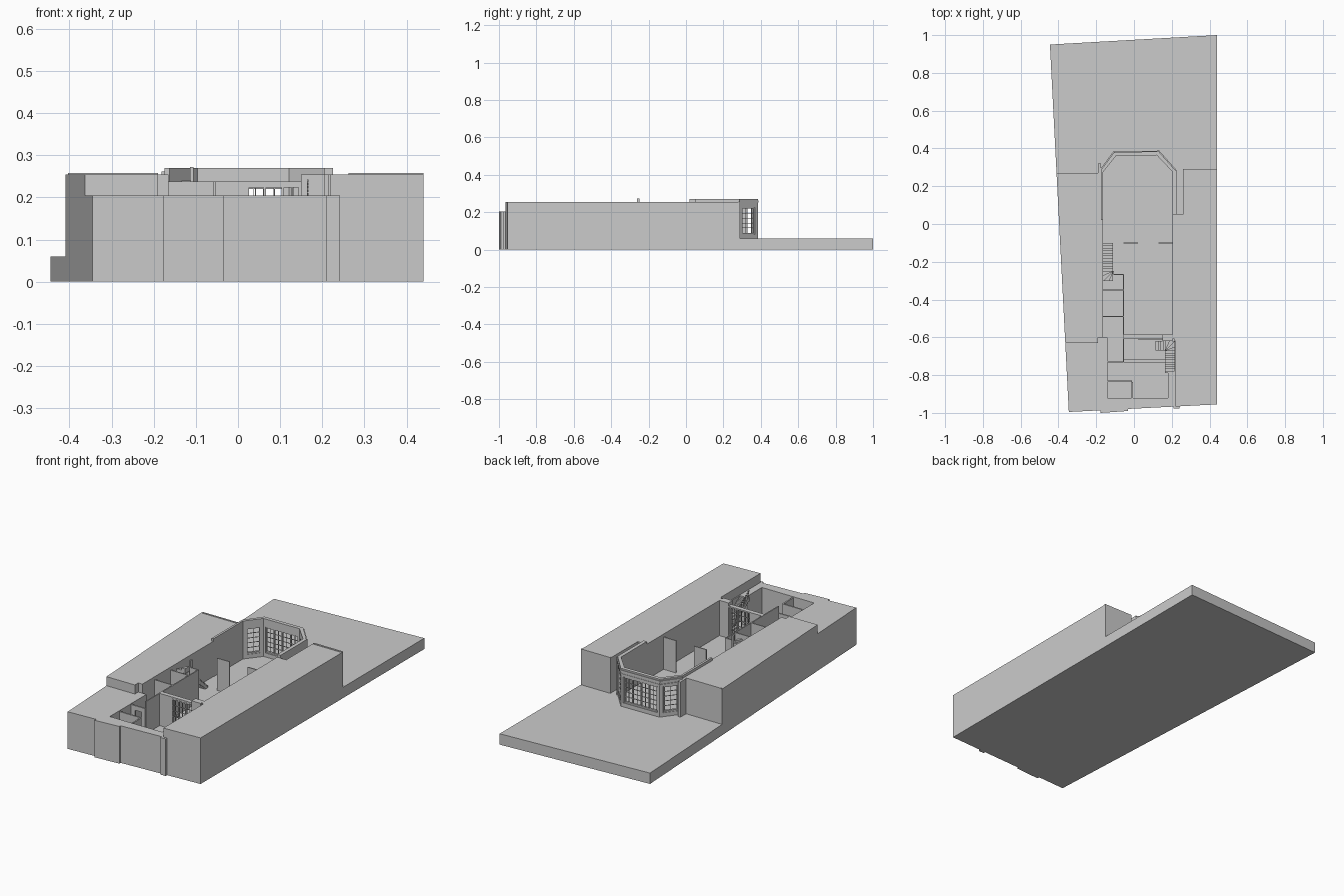
import bpy, bmesh, math
from mathutils import Vector

if "Cube" in bpy.data.objects:
    bpy.data.objects.remove(bpy.data.objects["Cube"])

FLOOR, LOW, TOP, ROOF, INNER = 0.06, 0.205, 0.255, 0.27, 0.238


def part(name, prisms):
    """One object from vertical prisms: (plan points, z0, z1)."""
    bm = bmesh.new()
    for pts, z0, z1 in prisms:
        lo = [bm.verts.new((x, y, z0)) for x, y in pts]
        hi = [bm.verts.new((x, y, z1)) for x, y in pts]
        bm.faces.new(lo[::-1])
        bm.faces.new(hi)
        for i in range(len(pts)):
            j = (i + 1) % len(pts)
            bm.faces.new((lo[i], lo[j], hi[j], hi[i]))
    bmesh.ops.recalc_face_normals(bm, faces=bm.faces)
    me = bpy.data.meshes.new(name)
    bm.to_mesh(me)
    bm.free()
    ob = bpy.data.objects.new(name, me)
    bpy.context.collection.objects.link(ob)
    return ob


def box(x0, x1, y0, y1, z0, z1):
    return ([(x0, y0), (x1, y0), (x1, y1), (x0, y1)], z0, z1)


def bar(p, q, t, z0, z1):
    """Straight wall of thickness t between two plan points."""
    p, q = Vector(p), Vector(q)
    d = (q - p).normalized()
    n = Vector((-d.y, d.x)) * t / 2
    return ([tuple(v) for v in (p - n, q - n, q + n, p + n)], z0, z1)


def window(name, p, q, z0, z1, leaves, rows):
    """Casements with a frame, stiles and glazing bars."""
    p, q = Vector(p), Vector(q)
    w = (q - p).length
    at = lambda s: p.lerp(q, s / w)
    bars = [bar(p, q, .012, z0, z0 + .008), bar(p, q, .012, z1 - .006, z1)]
    zs, ze = z0 + .008, z1 - .006
    lw = w / leaves
    for i in range(leaves + 1):
        s = min(max(i * lw, .003), w - .003)
        bars.append(bar(at(s - .003), at(s + .003), .01, zs, ze))
    for i in range(leaves):
        a, b = i * lw + .003, (i + 1) * lw - .003
        m = (a + b) / 2
        bars.append(bar(at(m - .001), at(m + .001), .005, zs, ze))
        for r in range(1, rows):
            z = zs + (ze - zs) * r / rows
            bars.append(bar(at(a), at(b), .005, z - .001, z + .001))
    return part(name, bars)


def cut(target, cutter):
    m = target.modifiers.new("cut", 'BOOLEAN')
    m.operation, m.solver, m.object = 'DIFFERENCE', 'EXACT', cutter
    bpy.context.view_layer.objects.active = target
    bpy.ops.object.modifier_apply(modifier=m.name)
    bpy.data.objects.remove(cutter)


# Ground block, carved into garden, sunken house, side passage and low front
ground = part("ground_block", [([(-.345, -.995), (.44, -.955), (.44, 1), (-.445, .95)], 0, TOP)])
cut(ground, part("garden_cut", [([(-.6, .27), (.225, .27), (.225, .05), (.26, .05), (.26, .29),
                                  (.6, .29), (.6, 1.2), (-.6, 1.2)], FLOOR, .4)]))
cut(ground, part("front_cut", [([(-.6, -.63), (-.19, -.63), (-.19, -.6), (-.14, -.6), (-.14, -.62),
                                 (.22, -.62), (.22, -1.2), (-.6, -1.2)], LOW, .4)]))
cut(ground, part("pit_cut", [([(-.14, -.92), (.18, -.92), (.18, -.79), (.215, -.79), (.215, -.61),
                               (.205, -.61), (.205, .05), (.225, .05), (.225, .3), (-.175, .3),
                               (-.175, .02), (-.165, .02), (-.165, -.6), (-.14, -.6)], FLOOR, .4)]))

# Front wall projections and end copings
part("front_wall_piers", [([(-.177, -1), (-.033, -.99), (-.033, -.97), (-.177, -.98)], 0, LOW),
                          box(.21, .242, -.978, -.96, 0, LOW)])
part("end_copings", [box(-.404, -.19, .262, .27, TOP, TOP + .003),
                     box(.262, .44, .28, .29, TOP, TOP + .003),
                     box(-.19, -.175, .27, .32, FLOOR, TOP)])

# Side walls of the back room
part("side_walls", [box(-.175, -.163, .02, .285, FLOOR, ROOF), box(.205, .225, .05, .285, FLOOR, ROOF)])

# Bay: sill, piers, lintel and cornice on three facets
outer = [(-.175, .285), (-.105, .38), (.13, .384), (.218, .285)]
inner = [(-.163, .275), (-.096, .36), (.121, .364), (.205, .275)]


def mix(a, b, t):
    return (a[0] + (b[0] - a[0]) * t, a[1] + (b[1] - a[1]) * t)


bay, cornice = [], []
for i, margin in enumerate((.16, .06, .16)):
    o0, o1, i0, i1 = outer[i], outer[i + 1], inner[i], inner[i + 1]
    strip = lambda a, b: [mix(o0, o1, a), mix(o0, o1, b), mix(i0, i1, b), mix(i0, i1, a)]
    bay += [(strip(0, 1), FLOOR, .082), (strip(0, 1), .226, ROOF),
            (strip(0, margin), .082, .226), (strip(1 - margin, 1), .082, .226)]
    for z0, z1, f in ((.236, .242, .02), (.252, .262, .035)):
        c = (.02, .27)
        e0, e1 = mix(o0, c, -f), mix(o1, c, -f)
        cornice.append(([e0, e1, o1, o0], z0, z1))
    a = mix(mix(o0, o1, margin), mix(i0, i1, margin), .5)
    b = mix(mix(o0, o1, 1 - margin), mix(i0, i1, 1 - margin), .5)
    window("bay_window_%d" % i, a, b, .082, .226, 4 if i == 1 else 1, 5)
part("bay_walls", bay)
part("bay_cornice", cornice)

# Street-side wall of the house, with a wide glazed opening
part("house_front_wall", [box(-.055, .02, -.61, -.585, FLOOR, INNER),
                          box(.15, .205, -.62, -.585, FLOOR, TOP),
                          box(.02, .15, -.61, -.585, .23, INNER)])
window("front_window", (.02, -.605), (.15, -.605), FLOOR, .23, 3, 5)

# Partitions inside the house
T = .006
part("partitions", [bar(p, q, T, FLOOR, INNER) for p, q in (
    ((-.055, -.1), (.02, -.1)), ((.13, -.1), (.205, -.1)),
    ((-.055, -.73), (-.055, -.265)), ((-.108, -.268), (-.055, -.268)),
    ((-.165, -.35), (-.055, -.35)), ((-.165, -.49), (-.055, -.49)))])

# Yard: store walls, entrance wall with doorway, raised kerb
part("yard_walls", [box(-.14, -.01, -.836, -.828, FLOOR, .2), box(-.014, -.006, -.92, -.86, FLOOR, .2),
                    box(-.014, -.006, -.86, -.836, .16, .2),
                    box(-.14, -.115, -.734, -.726, FLOOR, .2), box(-.075, -.055, -.734, -.726, FLOOR, .2),
                    box(-.115, -.075, -.734, -.726, .175, .2)])
part("yard_kerb", [box(-.052, .165, -.732, -.717, FLOOR, .085)])


def wedges(pivot, sx, sy, w, n):
    """Winder treads fanning over a square quarter, from the x side to the y side."""
    def rim(k):
        a = math.pi / 2 * k / n
        s = w / max(math.cos(a), math.sin(a))
        return (pivot[0] + sx * s * math.cos(a), pivot[1] + sy * s * math.sin(a))
    return [[pivot, rim(k), rim(k + 1)] for k in range(n)]


def stairs(name, plans, z0, z1):
    n = len(plans)
    rise = (z1 - z0) / n
    return part(name, [(p, max(FLOOR, z0 + rise * i - .015), z0 + rise * (i + 1))
                       for i, p in enumerate(plans)])


def rect(x0, x1, y0, y1):
    return box(x0, x1, y0, y1, 0, 0)[0]


# Inner stair: straight flight then winders
flight = [rect(-.165, -.112, -.1 - .0136 * (i + 1), -.1 - .0136 * i) for i in range(11)]
stairs("inner_stairs", flight + wedges((-.112, -.25), -1, -1, .053, 4), FLOOR, .24)
part("inner_newel", [box(-.114, -.106, -.262, -.248, FLOOR, .272)])

# Yard stair: short flight, winders, long flight up to the street
low = [rect(.115 + .0125 * i, .115 + .0125 * (i + 1), -.67, -.62) for i in range(4)]
turn = wedges((.165, -.67), 1, 1, .05, 4)[::-1]
high = [rect(.165, .215, -.67 - .012 * (i + 1), -.67 - .012 * i) for i in range(10)]
stairs("yard_stairs", low + turn + high, FLOOR, LOW)

# Yard stair balusters
rail = []
for i in range(10):
    z = FLOOR + (LOW - FLOOR) * (9 + i) / 18
    y = -.676 - .012 * i
    rail.append(box(.1645, .1665, y - .001, y + .001, z - .01, z + .035))
    rail.append(box(.1635, .1675, y - .006, y + .006, z + .032, z + .038))
part("yard_stair_railing", rail)
